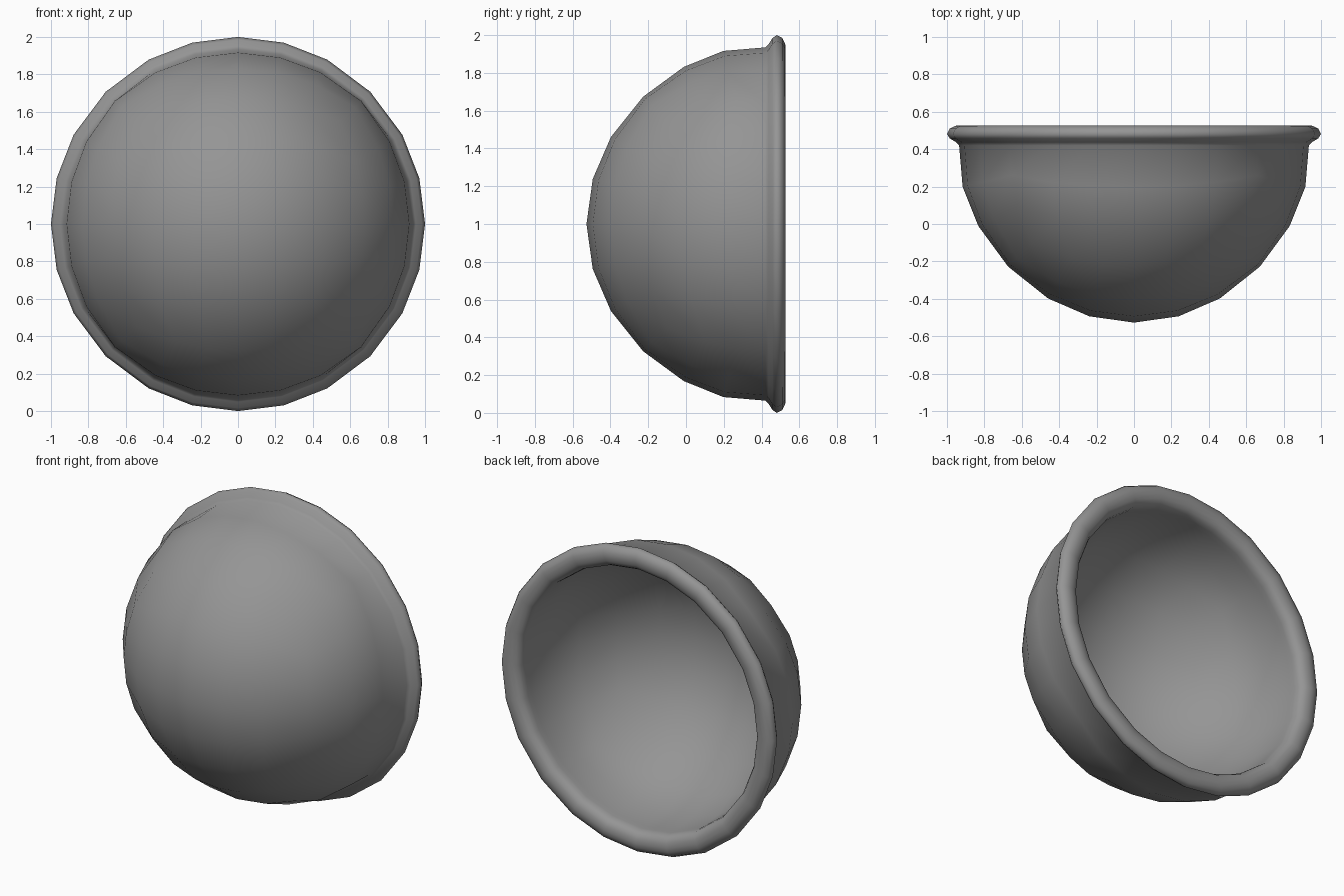
import bpy, bmesh, math
from mathutils import Vector

if "Cube" in bpy.data.objects:
    bpy.data.objects.remove(bpy.data.objects["Cube"])

CY, WALL = 0.45, 0.08


def warp(t):
    # uneven cube-grid spacing that gives 14 / 28.5 / 45 degree steps
    a = abs(t)
    w = 0.0 if a < 0.1 else 0.253 if a < 0.5 else 0.543 if a < 0.9 else 1.0
    return math.copysign(w, t)


def half_sphere(bm, inset, flip):
    # half of a 6x6-per-side cube sphere, dome towards -y
    part = bmesh.new()
    bmesh.ops.create_cube(part, size=2)
    bmesh.ops.subdivide_edges(part, edges=part.edges[:], cuts=5, use_grid_fill=True)
    bmesh.ops.delete(part, geom=[v for v in part.verts if v.co.y > 0.1], context='VERTS')
    for v in part.verts:
        on_rim = abs(v.co.y) < 0.1
        d = Vector([warp(c) for c in v.co]).normalized()
        if on_rim:
            d = Vector((d.x, 0, d.z)).normalized() * (0.935 - inset)
            v.co = (d.x, 0.42, d.z)
        else:
            shift = 0.035 * (1 - abs(d.y)) ** 2
            v.co = d * (0.945 + 0.032 * d.y ** 4 - inset) + Vector((0, CY - shift, 0))
    bmesh.ops.recalc_face_normals(part, faces=part.faces[:])
    if flip:
        bmesh.ops.reverse_faces(part, faces=part.faces[:])
    tmp = bpy.data.meshes.new("shell_part")
    part.to_mesh(tmp)
    part.free()
    bm.from_mesh(tmp)
    bpy.data.meshes.remove(tmp)


bm = bmesh.new()

# Outer shell
half_sphere(bm, 0, False)
edges = [e for e in bm.edges if e.is_boundary]

# Rolled rim: radius and y position of each ring, outside to inside
rim = [(0.951, 0.437), (0.985, 0.458), (1.0, 0.481), (0.985, 0.51), (0.955, 0.525),
       (0.928, 0.527), (0.899, 0.522), (0.875, 0.508), (0.86, 0.485), (0.856, 0.455),
       (0.935 - WALL, 0.42)]
for r, y in rim:
    geom = bmesh.ops.extrude_edge_only(bm, edges=edges)["geom"]
    edges = [g for g in geom if isinstance(g, bmesh.types.BMEdge)]
    for v in (g for g in geom if isinstance(g, bmesh.types.BMVert)):
        d = Vector((v.co.x, 0, v.co.z)).normalized() * r
        v.co = (d.x, y, d.z)

# Inner shell, welded to the rim
half_sphere(bm, WALL, True)
bmesh.ops.remove_doubles(bm, verts=bm.verts[:], dist=0.001)
bmesh.ops.recalc_face_normals(bm, faces=bm.faces[:])
bmesh.ops.translate(bm, verts=bm.verts[:], vec=(0, 0, 1))
for f in bm.faces:
    f.smooth = True

mesh = bpy.data.meshes.new("bowl")
bm.to_mesh(mesh)
bm.free()
bowl = bpy.data.objects.new("bowl", mesh)
bpy.context.collection.objects.link(bowl)

# Dark grey finish
grey = bpy.data.materials.new("dark_grey")
grey.diffuse_color = (0.3, 0.3, 0.3, 1)
grey.use_nodes = True
grey.node_tree.nodes["Principled BSDF"].inputs["Base Color"].default_value = grey.diffuse_color
mesh.materials.append(grey)
